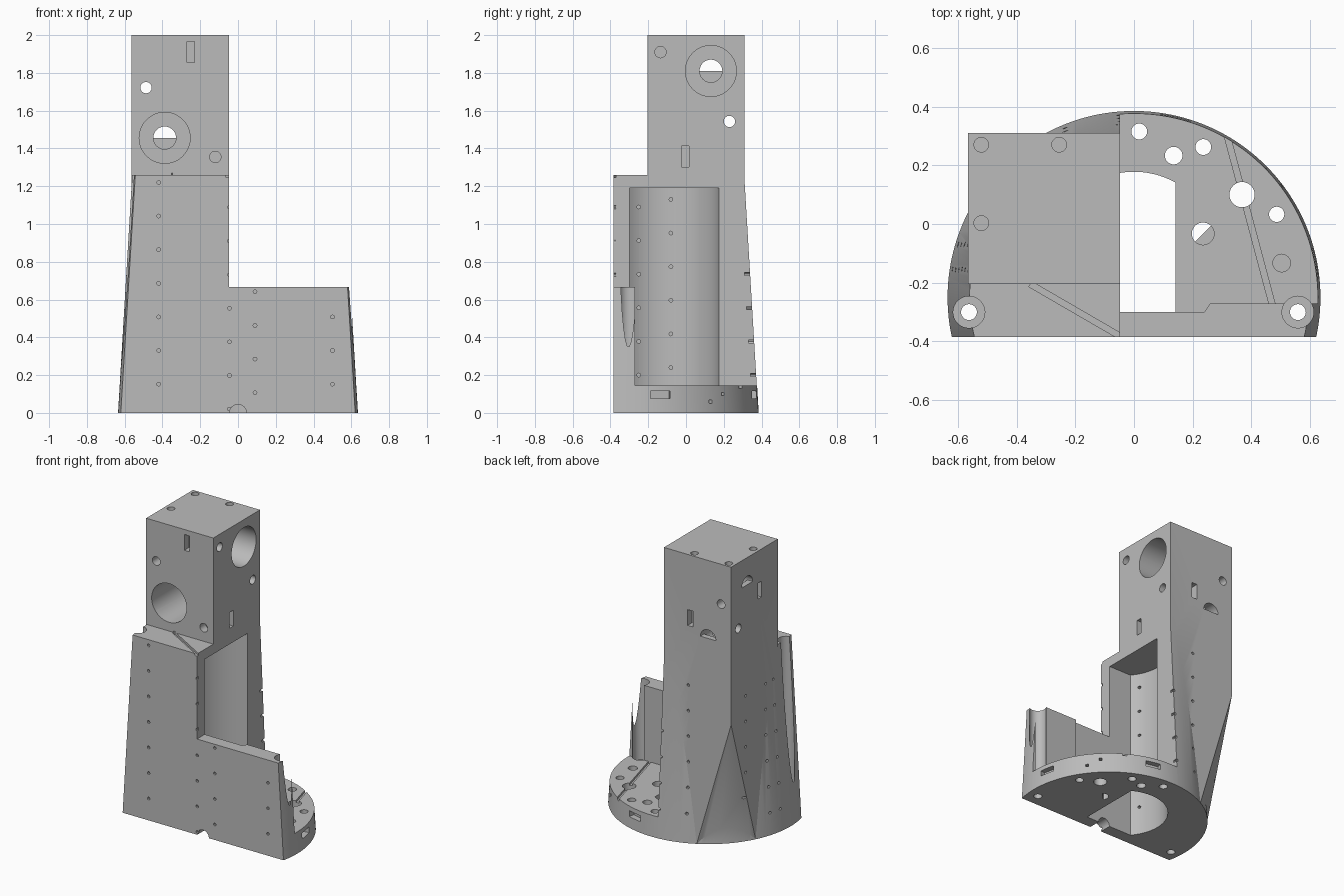
import bpy, bmesh
from math import cos, sin, radians, sqrt, acos, asin, degrees
from mathutils import Vector

cube = bpy.data.objects.get("Cube")
if cube:
    bpy.data.objects.remove(cube, do_unlink=True)

R, CY, FRONT, SPLIT, FLOOR = 0.635, -0.25, -0.385, -0.047, 0.145
STEP, WING, SLOPE = 1.26, 0.667, 0.0595
X0, Y0, Y1 = -0.565, -0.205, 0.31          # tower faces

grey = bpy.data.materials.new("plain grey")
grey.use_nodes = True
grey.diffuse_color = (0.5, 0.5, 0.5, 1)
grey.node_tree.nodes["Principled BSDF"].inputs["Base Color"].default_value = (0.5, 0.5, 0.5, 1)


def finish(name, bm):
    bmesh.ops.recalc_face_normals(bm, faces=bm.faces[:])
    mesh = bpy.data.meshes.new(name)
    bm.to_mesh(mesh)
    bm.free()
    mesh.materials.append(grey)
    ob = bpy.data.objects.new(name, mesh)
    bpy.context.scene.collection.objects.link(ob)
    return ob


def loft(bm, low, high):
    """Closed solid between two matching outlines."""
    a = [bm.verts.new(p) for p in low]
    b = [bm.verts.new(p) for p in high]
    bm.faces.new(a)
    bm.faces.new(b)
    for i in range(len(a)):
        j = (i + 1) % len(a)
        bm.faces.new((a[i], a[j], b[j], b[i]))


def place(pts, axis, t):
    if axis == "z":
        return [(a, b, t) for a, b in pts]
    if axis == "y":
        return [(a, t, b) for a, b in pts]
    return [(t, a, b) for a, b in pts]


def arc(cx, cy, r, start=0, end=360, n=32):
    last = n if end - start == 360 else n + 1
    return [(cx + r * cos(radians(start + (end - start) * i / n)),
             cy + r * sin(radians(start + (end - start) * i / n))) for i in range(last)]


def rect(cx, cy, w, h):
    return [(cx - w / 2, cy - h / 2), (cx + w / 2, cy - h / 2),
            (cx + w / 2, cy + h / 2), (cx - w / 2, cy + h / 2)]


def bar(p, q, w):
    """Thin rectangle around the line from p to q."""
    p, q = Vector(p), Vector(q)
    n = (q - p).orthogonal().normalized() * w / 2
    return [tuple(v) for v in (p + n, q + n, q - n, p - n)]


def combine(ob, other, operation):
    mod = ob.modifiers.new("combine", "BOOLEAN")
    mod.operation, mod.solver, mod.object = operation, "EXACT", other
    bpy.context.view_layer.objects.active = ob
    bpy.ops.object.modifier_apply(modifier=mod.name)


def cut(targets, prisms):
    """Subtract a set of separate prisms (outline, axis, from, to)."""
    bm = bmesh.new()
    for pts, axis, lo, hi in prisms:
        loft(bm, place(pts, axis, lo), place(pts, axis, hi))
    cutter = finish("cutter", bm)
    cutter.hide_render = True
    for ob in targets:
        combine(ob, cutter, "DIFFERENCE")
    bpy.data.objects.remove(cutter, do_unlink=True)


def radius(z):
    return R - SLOPE * z


def angle_at(y, z):
    return degrees(asin((y - CY) / radius(z)))


def split_angle(z):
    return degrees(acos(SPLIT / radius(z)))


# Square tower; its overhanging foot corner is sliced off by a sloping triangle
bm = bmesh.new()
corner = [(sqrt(R * R - (Y1 - CY) ** 2) * -1, Y1), (X0, CY + sqrt(R * R - X0 * X0))]
foot = [(SPLIT, Y0), (SPLIT, Y1), (X0, Y0)] + corner
top = [(SPLIT, Y0), (SPLIT, Y1), (X0, Y1), (X0, Y0)]
for p in place(foot, "z", 0) + place(top, "z", 2) + [(X0, Y1, 0.9)]:
    bm.verts.new(p)
bmesh.ops.convex_hull(bm, input=bm.verts[:])
bmesh.ops.dissolve_limit(bm, angle_limit=0.002, verts=bm.verts[:], edges=bm.edges[:])
tower = finish("tower_body", bm)


# Tapered round body, merged with the tower
def body_outline(z):
    pts = arc(0, CY, radius(z), split_angle(z), 180 - angle_at(FRONT, z), 48)
    return place(pts + [(SPLIT, FRONT)], "z", z)


bm = bmesh.new()
loft(bm, body_outline(0), body_outline(STEP))
cone = finish("round_body", bm)
combine(tower, cone, "UNION")
bpy.data.objects.remove(cone, do_unlink=True)

# Low front wall and round base plate share a stepped seam
BACK = -0.27
seam = [(0.26, BACK), (0.24, -0.3), (SPLIT, -0.3)]


def wall_outline(z):
    rim = arc(0, CY, radius(z), angle_at(FRONT, z), angle_at(BACK, z), 8)
    return place([(SPLIT, FRONT)] + rim + seam, "z", z)


def plate_outline(z):
    rim = arc(0, CY, radius(z), angle_at(BACK, z), split_angle(z), 48)
    return place(rim + seam[::-1], "z", z)


bm = bmesh.new()
loft(bm, wall_outline(0), wall_outline(WING))
wall = finish("front_wall", bm)
bm = bmesh.new()
loft(bm, plate_outline(0), plate_outline(FLOOR))
plate = finish("base_plate", bm)

# Rounded pocket through the body and plate
r, py, px = 0.29, -0.112, 0.142
pocket = arc(0, py, r, degrees(acos(px / r)), 180 + degrees(asin((py + 0.3) / r)), 40)
cut([tower, plate], [(pocket + [(px, -0.3)], "z", -0.1, 1.191)])

# Corner bolt holes with wide bores, and the cable notch under the wall
sides = (-0.562, 0.558)
cut([tower, wall, plate], [(arc(x, -0.3, 0.054), "z", 0.1, 1.5) for x in sides])
cut([tower, wall, plate], [(arc(x, -0.3, 0.027), "z", -0.1, 0.2) for x in sides])
cut([tower, wall], [(arc(0, 0, 0.045), "y", -0.5, -0.28)])

# Large tower bores, each ending in a half-round opening
for a, b, axis, start, floor, full, through in (
        (-0.388, 1.456, "y", -0.3, 0.185, 0.27, 0.4),
        (0.132, 1.81, "x", 0.1, -0.44, -0.525, -0.7)):
    cut([tower], [(arc(a, b, 0.06, 0, 180), axis, start, through)])
    cut([tower], [(arc(a, b, 0.06), axis, start, full)])
    cut([tower], [(arc(a, b, 0.135, n=48), axis, start, floor)])

# Small tower holes and slots
slot = (0.04, 0.11)
cut([tower], [(arc(-0.487, 1.722, 0.03), "y", -0.3, 0.4),
              (arc(-0.12, 1.355, 0.03), "y", -0.3, Y0 + 0.06),
              (rect(-0.25, 1.91, *slot), "y", -0.3, Y0 + 0.05),
              (rect(-0.25, 1.56, *slot), "y", Y1 - 0.05, 0.4)])
cut([tower], [(arc(0.23, 1.543, 0.03), "x", -0.7, 0.1),
              (arc(-0.135, 1.91, 0.03), "x", SPLIT - 0.06, 0.1),
              (rect(-0.005, 1.357, *slot), "x", SPLIT - 0.05, 0.1),
              (rect(-0.005, 1.72, *slot), "x", -0.7, X0 + 0.05)])
cut([tower], [(arc(x, y, 0.025), "z", 1.94, 2.1)
              for x, y in ((-0.52, 0.27), (-0.255, 0.27), (-0.52, 0.003))])

# Base plate holes, narrow grooves and rim slots
cut([plate], [(bar((0.3, 0.365), (0.475, -0.29), 0.02), "z", FLOOR - 0.015, 0.2)])
cut([tower], [(bar((-0.353, Y0), (-0.02, -0.398), 0.02), "z", STEP - 0.015, STEP + 0.01)])
holes = ((0.018, 0.315, 0.027), (0.135, 0.233, 0.03), (0.236, 0.262, 0.027),
         (0.368, 0.1, 0.043), (0.486, 0.033, 0.026))
cut([plate], [(arc(x, y, s), "z", -0.1, 0.3) for x, y, s in holes]
    + [(arc(0.503, -0.133, 0.03), "z", 0.08, 0.3)])
cut([plate], [(arc(0.235, -0.033, 0.038, 45, 225), "z", -0.1, 0.3)])
cut([plate], [(arc(0.235, -0.033, 0.038), "z", 0.07, 0.3)])


def radial(angle, width):
    d = Vector((cos(radians(angle)), sin(radians(angle))))
    c = Vector((0, CY))
    return bar(c + d * 0.59, c + d * 0.7, width)


cut([plate], [(radial(a, 0.105), "z", 0.075, 0.115) for a in (10.5, 77)]
    + [(radial(a, 0.018), "z", z - 0.009, z + 0.009) for a, z in ((37, 0.06), (45, 0.1))])


# Rows of pin holes
def row(start, count):
    return [start + 0.178 * i for i in range(count)]


def pin(a, z):
    return arc(a, z, 0.01, n=8)


def reach(z, off, least):
    """Distance from the axis to the outer surface, less the pin depth."""
    return max(least, sqrt(radius(z) ** 2 - off ** 2)) - 0.03


cut([tower], [(pin(-0.42, z), "y", -0.5, FRONT + 0.03) for z in row(0.152, 7)]
    + [(pin(x, z), "y", CY + reach(z, x, Y1 - CY), 0.5)
       for x, n in ((-0.052, 4), (-0.235, 6)) for z in row(0.2, n)]
    + [(pin(y, z), "x", -0.7, -reach(z, y - CY, -X0))
       for y in (0.15, -0.07, -0.155) for z in row(0.152, 6)]
    + [(pin(y, z), "x", -0.32, -0.2)
       for y, s in ((-0.25, 0.2), (-0.08, 0.24)) for z in row(s, 6)])
cut([wall], [(pin(x, z), "y", -0.5, FRONT + 0.03)
             for x, s, n in ((0.09, 0.107, 4), (0.5, 0.152, 3)) for z in row(s, n)])
cut([tower, wall], [(pin(-0.045, z), "y", -0.5, FRONT + 0.015) for z in row(0.02, 7)])

# Smooth the round surfaces, keep edges sharp
bpy.ops.object.select_all(action="DESELECT")
for ob in (tower, wall, plate):
    ob.select_set(True)
bpy.context.view_layer.objects.active = tower
bpy.ops.object.shade_smooth_by_angle(angle=radians(20))
